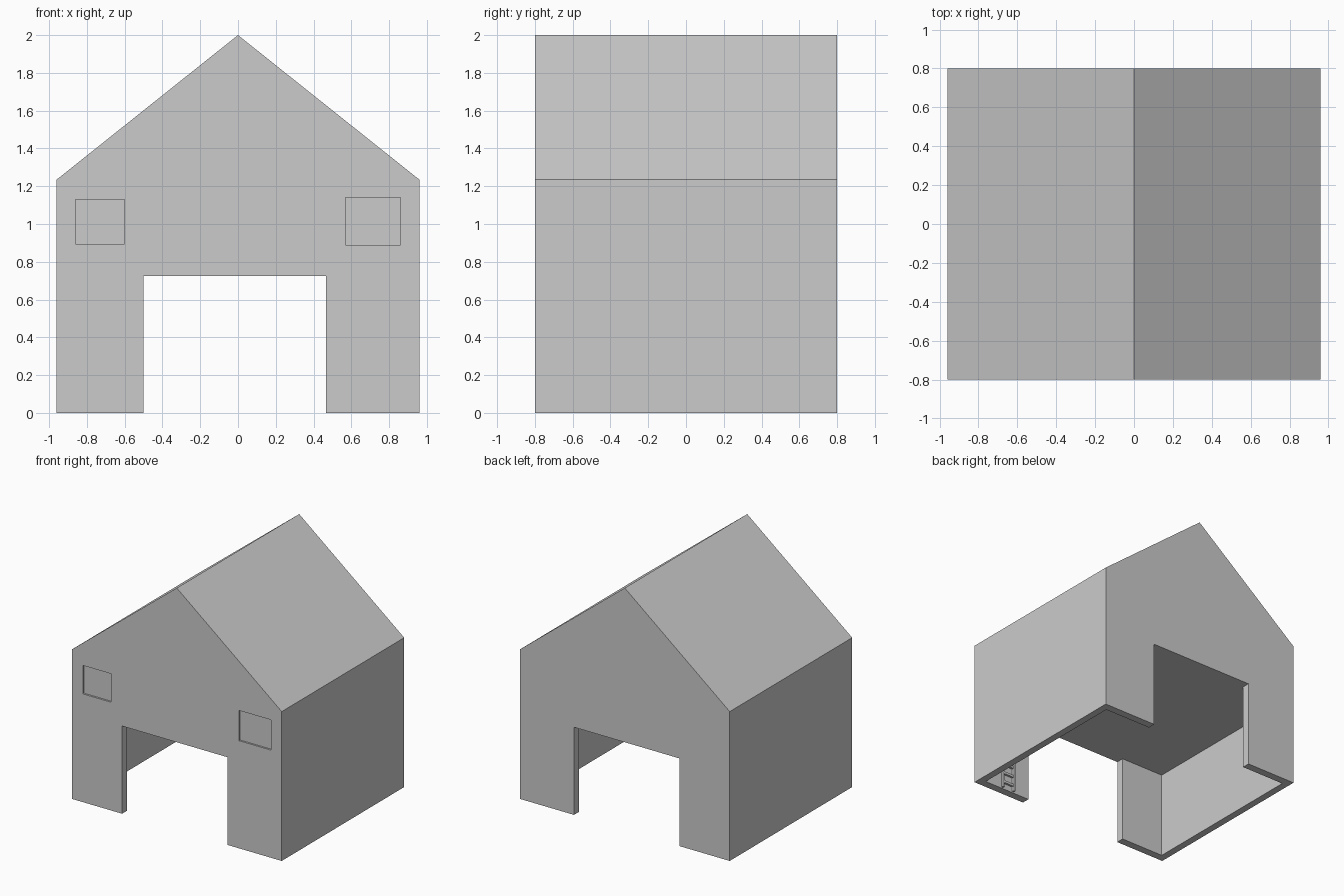
import bpy, bmesh
from mathutils import Vector

if "Cube" in bpy.data.objects:
    bpy.data.objects.remove(bpy.data.objects["Cube"])

W, D, EAVE, RIDGE = 0.96, 0.8, 1.235, 2.0   # half width, half depth, heights
DOOR_L, DOOR_R, CEIL = -0.5, 0.465, 0.725   # door opening and room height
TX, TY = 0.06, 0.065                        # wall thicknesses


def prism(name, points, direction):
    """Extrude a closed 3D outline along a direction."""
    bm = bmesh.new()
    face = bm.faces.new([bm.verts.new(p) for p in points])
    top = bmesh.ops.extrude_face_region(bm, geom=[face])["geom"]
    moved = [v for v in top if isinstance(v, bmesh.types.BMVert)]
    bmesh.ops.translate(bm, verts=moved, vec=Vector(direction))
    bmesh.ops.recalc_face_normals(bm, faces=bm.faces)
    mesh = bpy.data.meshes.new(name)
    bm.to_mesh(mesh)
    bm.free()
    obj = bpy.data.objects.new(name, mesh)
    bpy.context.collection.objects.link(obj)
    return obj


def box(name, x0, x1, y0, y1, z0, z1):
    return prism(name, [(x0, y0, z0), (x1, y0, z0), (x1, y1, z0), (x0, y1, z0)],
                 (0, 0, z1 - z0))


def cut(target, cutter):
    """Subtract the cutter and remove it."""
    mod = target.modifiers.new("cut", "BOOLEAN")
    mod.operation, mod.solver, mod.object = "DIFFERENCE", "EXACT", cutter
    cutter.hide_render = True
    bpy.context.view_layer.objects.active = target
    bpy.ops.object.modifier_apply(modifier=mod.name)
    bpy.data.objects.remove(cutter, do_unlink=True)


# gabled house body
gable = [(-W, 0), (W, 0), (W, EAVE), (0, RIDGE), (-W, EAVE)]
house = prism("house_body", [(x, -D, z) for x, z in gable], (0, 2 * D, 0))

# ground-floor room with a doorway at the front and the back
xi, yi, yo = W - TX, D - TY, D + 0.1
plan = [(-xi, -yi), (DOOR_L, -yi), (DOOR_L, -yo), (DOOR_R, -yo), (DOOR_R, -yi),
        (xi, -yi), (xi, yi), (DOOR_R, yi), (DOOR_R, yo), (DOOR_L, yo),
        (DOOR_L, yi), (-xi, yi)]
cut(house, prism("room_cutter", [(x, y, -0.1) for x, y in plan], (0, 0, CEIL + 0.1)))

# shallow front window recesses
for x0, x1, z0, z1 in ((-0.86, -0.6, 0.895, 1.13), (0.57, 0.86, 0.89, 1.14)):
    cut(house, box("window_cutter", x0, x1, -D - 0.1, -D + 0.015, z0, z1))

# ladder against the inside of the front wall
for x in (0.615, 0.725):
    box("ladder_rail", x, x + 0.015, -yi, -yi + 0.02, 0.01, CEIL)
for i in range(8):
    z = 0.05 + 0.08 * i
    box("ladder_rung", 0.63, 0.725, -yi, -yi + 0.018, z, z + 0.02)
